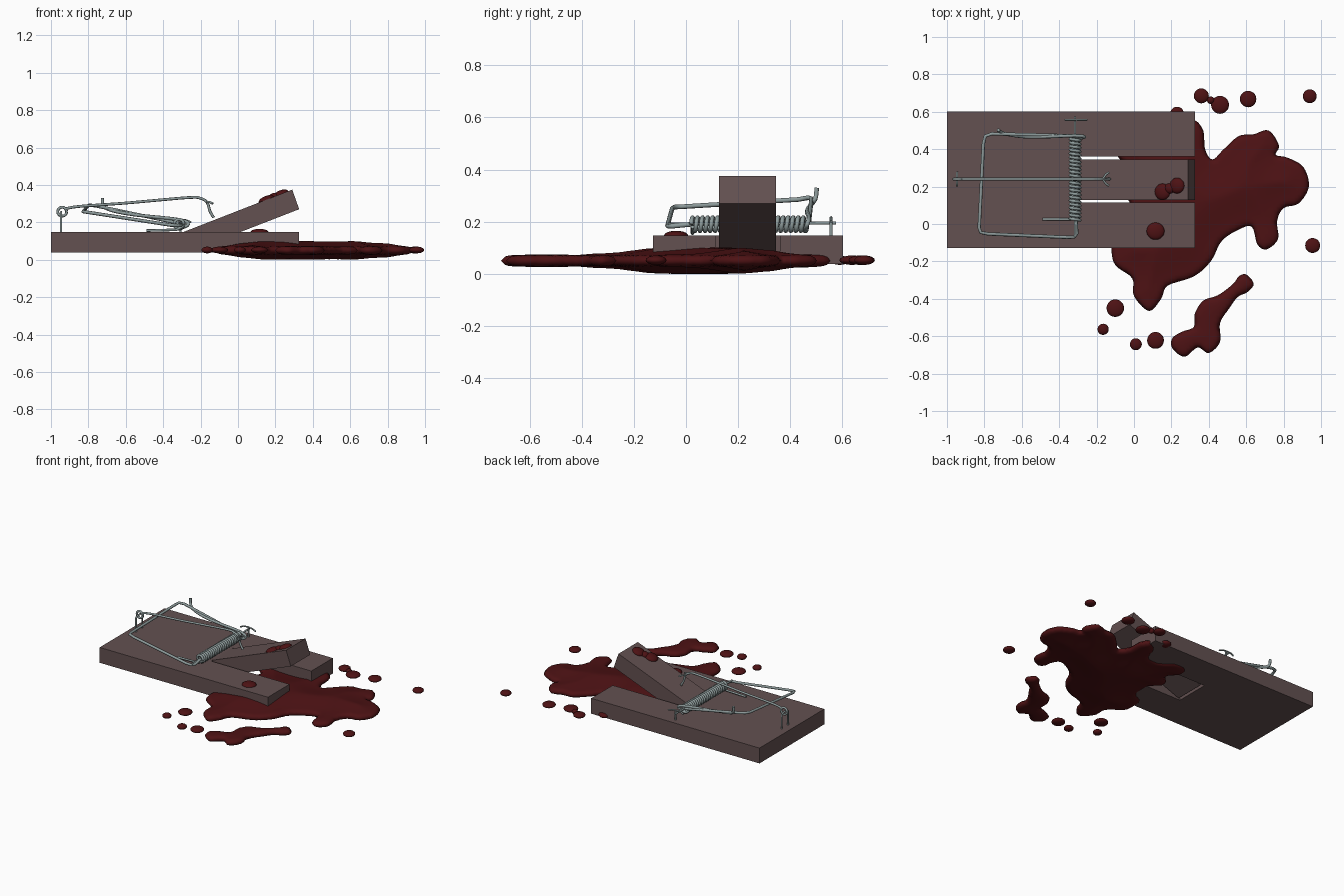
import bpy, bmesh, math
from mathutils import Vector, Matrix
from mathutils.geometry import delaunay_2d_cdt


def material(name, rgb):
    m = bpy.data.materials.new(name)
    m.diffuse_color = (*rgb, 1)
    return m


WOOD = material("dull brown wood", (0.125, 0.082, 0.082))
BLOOD = material("dark red", (0.075, 0.006, 0.007))
STEEL = material("grey steel", (0.27, 0.33, 0.33))


def finish(name, bm, mat, smooth=False):
    bmesh.ops.recalc_face_normals(bm, faces=bm.faces)
    me = bpy.data.meshes.new(name)
    bm.to_mesh(me)
    bm.free()
    me.materials.append(mat)
    for p in me.polygons:
        p.use_smooth = smooth
    ob = bpy.data.objects.new(name, me)
    bpy.context.collection.objects.link(ob)
    return ob


def prism(name, pts, offset):
    """Flat outline extruded along an offset."""
    bm = bmesh.new()
    f = bm.faces.new([bm.verts.new(p) for p in pts])
    ext = bmesh.ops.extrude_face_region(bm, geom=[f])
    bmesh.ops.translate(bm, vec=offset, verts=[v for v in ext["geom"] if isinstance(v, bmesh.types.BMVert)])
    return finish(name, bm, WOOD)


def spline(pts, n, closed):
    """Catmull-Rom samples through the points."""
    pts = [Vector(p) for p in pts]
    k, out = len(pts), []
    for i in range(k if closed else k - 1):
        if closed:
            a, b, c, d = (pts[(i + j) % k] for j in (-1, 0, 1, 2))
        else:
            a, b, c, d = (pts[min(max(i + j, 0), k - 1)] for j in (-1, 0, 1, 2))
        for s in range(n):
            t = s / n
            out.append(0.5 * (2 * b + (c - a) * t + (2 * a - 5 * b + 4 * c - d) * t * t
                              + (3 * b - a - 3 * c + d) * t ** 3))
    return out if closed else out + [pts[-1]]


def wire(name, pts, r=0.009, smooth=0):
    cu = bpy.data.curves.new(name, "CURVE")
    cu.dimensions = "3D"
    cu.bevel_depth = r
    cu.bevel_resolution = 2
    cu.use_fill_caps = True
    pts = spline(pts, smooth, False) if smooth else pts
    sp = cu.splines.new("POLY")
    sp.points.add(len(pts) - 1)
    for q, p in zip(sp.points, pts):
        q.co = (*p, 1)
    cu.materials.append(STEEL)
    ob = bpy.data.objects.new(name, cu)
    bpy.context.collection.objects.link(ob)
    bpy.ops.object.select_all(action="DESELECT")
    ob.select_set(True)
    bpy.context.view_layer.objects.active = ob
    bpy.ops.object.convert(target="MESH")


def puddle(name, outline, rise, zc=0.05, step=0.016):
    """Domed slab inside a smooth outline, thicker far from the edge."""
    ring = spline(outline, 5, True)
    edges = [(*ring[i - 1], *ring[i]) for i in range(len(ring))]

    def depth(x, y):
        best, inside = 9.0, False
        for ax, ay, bx, by in edges:
            dx, dy = bx - ax, by - ay
            t = min(1, max(0, ((x - ax) * dx + (y - ay) * dy) / (dx * dx + dy * dy)))
            best = min(best, (ax + t * dx - x) ** 2 + (ay + t * dy - y) ** 2)
            if (ay > y) != (by > y) and x < ax + (y - ay) * dx / dy:
                inside = not inside
        return math.sqrt(best) if inside else -1

    pts, hs = list(ring), [0.0] * len(ring)
    xs, ys = [p.x for p in ring], [p.y for p in ring]
    for i in range(int((max(xs) - min(xs)) / step) + 1):
        for j in range(int((max(ys) - min(ys)) / step) + 1):
            x, y = min(xs) + i * step, min(ys) + j * step
            d = depth(x, y)
            if d > 0.006:
                e, w = min(d / 0.035, 1), min(d / 0.24, 1)
                pts.append(Vector((x, y)))
                hs.append(0.02 * math.sqrt(1 - (1 - e) ** 2) + rise * w * w * (3 - 2 * w))
    vs, _, fs, orig, _, _ = delaunay_2d_cdt(pts, [], [list(range(len(ring)))], 1, 1e-6)
    bm = bmesh.new()
    for s in (1, -1):
        row = [bm.verts.new((v.x, v.y, zc + s * (hs[o[0]] if o else 0))) for v, o in zip(vs, orig)]
        for f in fs:
            bm.faces.new([row[i] for i in f])
    bmesh.ops.remove_doubles(bm, verts=bm.verts, dist=1e-5)
    return finish(name, bm, BLOOD, True)


def drop(name, loc, rx, ry, rz, tilt=0.0):
    bm = bmesh.new()
    m = Matrix.Translation(loc) @ Matrix.Rotation(-tilt, 4, "Y") @ Matrix.Diagonal((rx, ry, rz, 1))
    bmesh.ops.create_uvsphere(bm, u_segments=20, v_segments=10, radius=1, matrix=m)
    return finish(name, bm, BLOOD, True)


# wooden board with a notch, and the tilted pedal hinged in it
B, T = 0.038, 0.147
prism("board", [(-1, -0.127, B), (0.325, -0.127, B), (0.325, 0.115, B), (-0.29, 0.115, B),
                (-0.29, 0.36, B), (0.325, 0.36, B), (0.325, 0.602, B), (-1, 0.602, B)], (0, 0, T - B))
prism("pedal", [(-0.305, 0.127, 0.143), (0.29, 0.127, 0.375), (0.327, 0.127, 0.27), (-0.268, 0.127, 0.039)],
      (0, 0.218, 0))

# coil spring on its axle
TURNS, N = 23, 14
wire("coil_spring", [(-0.315 + 0.026 * math.cos(2 * math.pi * i / N), 0.02 + 0.445 * i / (TURNS * N),
                      0.19 + 0.026 * math.sin(2 * math.pi * i / N)) for i in range(TURNS * N + 1)], 0.0085)
wire("axle", [(-0.315, -0.07, 0.19), (-0.315, 0.575, 0.195)], 0.006)
wire("axle_staple", [(-0.37, 0.557, 0.2), (-0.35, 0.557, 0.212), (-0.315, 0.557, 0.216),
                     (-0.28, 0.557, 0.212), (-0.25, 0.557, 0.2)], 0.005)
wire("axle_post", [(-0.307, 0.557, 0.14), (-0.307, 0.557, 0.217)], 0.006)
wire("spring_end", [(-0.49, 0.025, 0.156), (-0.33, 0.025, 0.16), (-0.29, 0.025, 0.18)], 0.007)

# swinging bar and the spring arm hooked over it
wire("snap_bar", [(-0.31, 0.02, 0.19), (-0.305, -0.05, 0.183), (-0.32, -0.07, 0.183), (-0.36, -0.071, 0.185),
                  (-0.78, -0.053, 0.25), (-0.82, -0.045, 0.256), (-0.828, -0.02, 0.257), (-0.805, 0.43, 0.285),
                  (-0.795, 0.47, 0.292), (-0.76, 0.482, 0.288), (-0.34, 0.472, 0.2), (-0.3, 0.46, 0.19)], 0.009)
wire("spring_arm", [(-0.315, 0.455, 0.165), (-0.265, 0.465, 0.19), (-0.32, 0.472, 0.215), (-0.55, 0.465, 0.24),
                    (-0.68, 0.48, 0.265), (-0.72, 0.497, 0.29), (-0.725, 0.502, 0.33)], 0.009, 5)

# locking rod with its staple, eye and forked tip
wire("locking_rod", [(-0.93, 0.24, 0.27), (-0.85, 0.24, 0.285), (-0.6, 0.24, 0.303), (-0.27, 0.24, 0.332),
                     (-0.2, 0.24, 0.328), (-0.165, 0.24, 0.305), (-0.15, 0.24, 0.26), (-0.13, 0.24, 0.225)], 0.0075, 6)
wire("rod_eye", [(-0.94 + 0.024 * math.cos(a * math.pi / 8), 0.24, 0.257 + 0.024 * math.sin(a * math.pi / 8))
                 for a in range(17)], 0.0075)
wire("rod_staple", [(-0.946, 0.205, 0.14), (-0.946, 0.205, 0.245), (-0.946, 0.22, 0.255),
                    (-0.946, 0.26, 0.255), (-0.946, 0.275, 0.245), (-0.946, 0.275, 0.14)], 0.006)
wire("rod_fork", [(-0.135, 0.205, 0.3), (-0.15, 0.215, 0.308), (-0.168, 0.24, 0.308),
                  (-0.15, 0.265, 0.308), (-0.135, 0.275, 0.3)], 0.006)

# main pool, partly hidden under the board
puddle("main_pool", [
    (-0.12, -0.13), (-0.10, -0.22), (-0.01, -0.29), (0, -0.385), (0.08, -0.465), (0.145, -0.40), (0.18, -0.33),
    (0.32, -0.28), (0.41, -0.20), (0.47, -0.09), (0.56, -0.03), (0.63, -0.015), (0.66, -0.11), (0.71, -0.135),
    (0.77, -0.08), (0.765, 0.015), (0.80, 0.085), (0.88, 0.11), (0.935, 0.20), (0.905, 0.305), (0.82, 0.355),
    (0.758, 0.37), (0.775, 0.42), (0.72, 0.50), (0.64, 0.48), (0.56, 0.47), (0.48, 0.40), (0.42, 0.345),
    (0.38, 0.40), (0.37, 0.50), (0.32, 0.555), (0.25, 0.51), (0.21, 0.41), (0.12, 0.40), (0.03, 0.46),
    (-0.06, 0.45), (-0.09, 0.37), (-0.03, 0.29), (-0.09, 0.2), (-0.02, 0.11), (-0.03, 0.0), (-0.10, -0.05)], 0.03)
puddle("side_streak", [
    (0.60, -0.27), (0.64, -0.32), (0.605, -0.365), (0.555, -0.39), (0.51, -0.45), (0.46, -0.53), (0.46, -0.63),
    (0.40, -0.69), (0.34, -0.66), (0.27, -0.71), (0.205, -0.665), (0.205, -0.61), (0.26, -0.575), (0.32, -0.55),
    (0.325, -0.48), (0.37, -0.41), (0.45, -0.38), (0.53, -0.32), (0.56, -0.28)], 0.02)

# loose drops around the pool
for i, (x, y, r) in enumerate([(0.36, 0.685, 0.04), (0.46, 0.637, 0.048), (0.41, 0.662, 0.02), (0.61, 0.668, 0.044),
                               (0.94, 0.683, 0.037), (0.955, -0.115, 0.04), (-0.1, -0.45, 0.047),
                               (-0.165, -0.563, 0.03), (0.01, -0.643, 0.032), (0.115, -0.622, 0.045),
                               (0.23, 0.59, 0.037)]):
    drop(f"drop_{i + 1}", (x, y, 0.052), r, r, 0.018)

# drops on the board and the pedal
drop("board_drop", (0.115, -0.038, 0.147), 0.048, 0.046, 0.018)
SLOPE = math.atan2(0.232, 0.595)
for i, (x, y, r) in enumerate([(0.152, 0.172, 0.044), (0.23, 0.205, 0.042), (0.19, 0.19, 0.028)]):
    drop(f"pedal_drop_{i + 1}", (x, y, 0.143 + (x + 0.305) * 0.39), r, r, 0.02, SLOPE)
